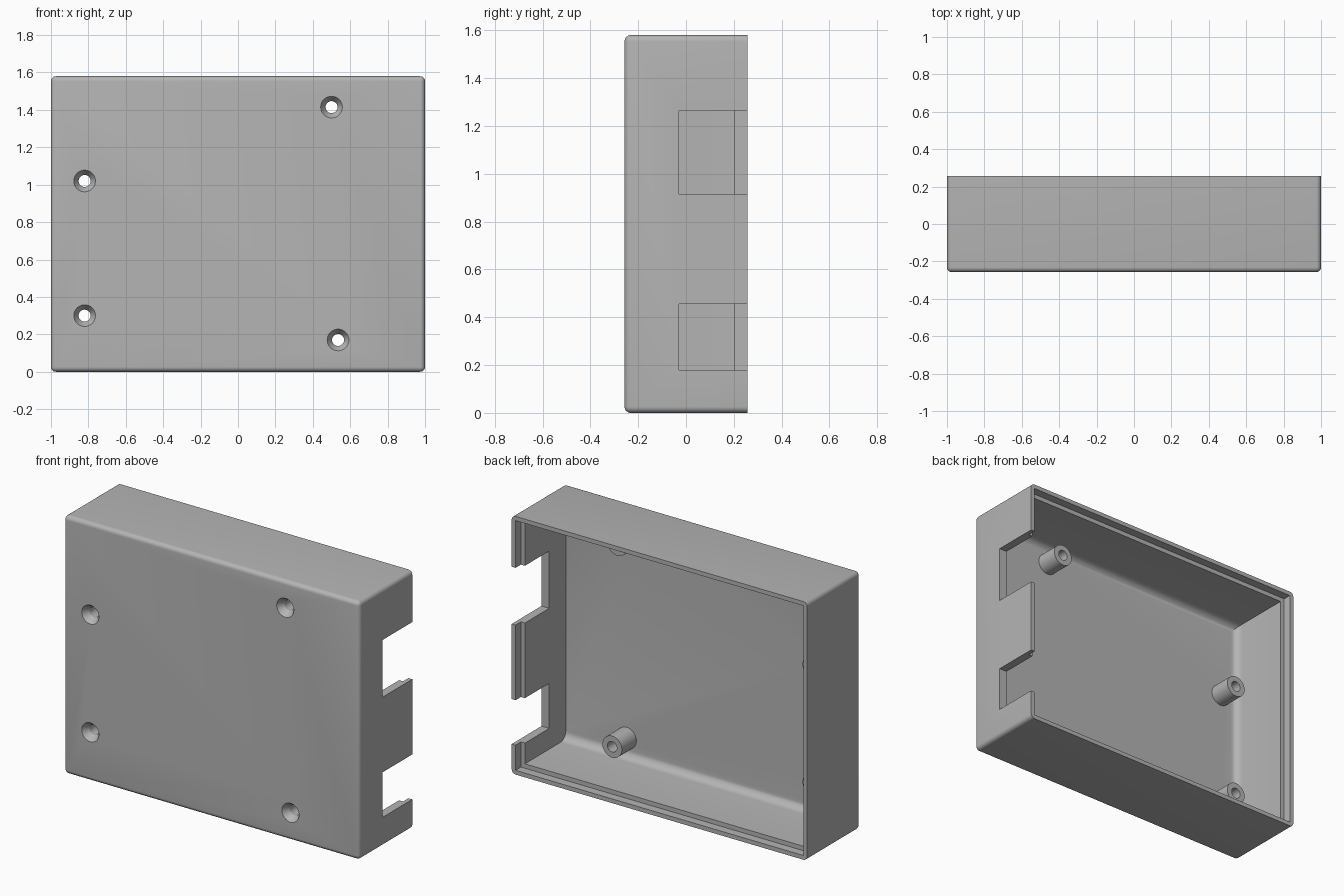
import bpy, bmesh, math

cube = bpy.data.objects.get("Cube")
if cube:
    bpy.data.objects.remove(cube, do_unlink=True)

# Overall sizes
HEIGHT, FRONT, BACK = 1.58, -0.257, 0.257
WALL, LIP, FLOOR, LEDGE = 0.053, 0.026, -0.19, 0.205
HOLE_R, SINK_R, POST_R = 0.032, 0.058, 0.066
SCREWS = {"upper_left": (0.5, 1.415), "lower_left": (0.535, 0.17),
          "upper_right": (-0.82, 1.02), "lower_right": (-0.82, 0.3)}

grey = bpy.data.materials.new("plain grey")
grey.use_nodes = True
grey.diffuse_color = (0.46, 0.46, 0.46, 1)
grey.node_tree.nodes["Principled BSDF"].inputs["Base Color"].default_value = (0.46, 0.46, 0.46, 1)


def make_object(name, bm):
    bmesh.ops.recalc_face_normals(bm, faces=bm.faces)
    mesh = bpy.data.meshes.new(name)
    bm.to_mesh(mesh)
    bm.free()
    mesh.materials.append(grey)
    obj = bpy.data.objects.new(name, mesh)
    bpy.context.collection.objects.link(obj)
    return obj


def box(name, low, high, radius=0, rule=None):
    """Box between two corners; edges whose midpoint passes the rule are rounded."""
    bm = bmesh.new()
    bmesh.ops.create_cube(bm, size=1)
    for v in bm.verts:
        v.co = [low[i] if v.co[i] < 0 else high[i] for i in range(3)]
    if rule:
        edges = [e for e in bm.edges if rule((e.verts[0].co + e.verts[1].co) / 2)]
        bmesh.ops.bevel(bm, geom=edges, offset=radius, segments=6, profile=0.5, affect='EDGES')
    return make_object(name, bm)


def lathe(name, profile, x, z, steps=40):
    """Spin a closed (radius, y) profile about the y direction at x, z."""
    bm = bmesh.new()
    verts = [bm.verts.new((x + r, y, z)) for r, y in profile]
    edges = [bm.edges.new((verts[i - 1], verts[i])) for i in range(len(verts))]
    bmesh.ops.spin(bm, geom=verts + edges, cent=(x, 0, z), axis=(0, 1, 0),
                   angle=math.tau, steps=steps)
    bmesh.ops.remove_doubles(bm, verts=bm.verts, dist=0.0001)
    bmesh.ops.dissolve_degenerate(bm, edges=bm.edges, dist=0.0001)
    return make_object(name, bm)


def activate(obj):
    bpy.ops.object.select_all(action='DESELECT')
    obj.select_set(True)
    bpy.context.view_layer.objects.active = obj


def cut(target, cutter):
    mod = target.modifiers.new("cut", 'BOOLEAN')
    mod.operation, mod.solver, mod.object = 'DIFFERENCE', 'EXACT', cutter
    activate(target)
    bpy.ops.object.modifier_apply(modifier=mod.name)
    bpy.data.objects.remove(cutter, do_unlink=True)


def smooth(obj):
    activate(obj)
    bpy.ops.object.shade_smooth_by_angle(angle=math.radians(30))


# Outer casing, rounded everywhere but the open back rim
case = box("casing", (-1, FRONT, 0), (1, BACK, HEIGHT), 0.026, lambda m: m.y < BACK - 0.01)

# Hollow interior, filleted along the floor except beside the slotted wall
inner = 1 - WALL
cut(case, box("cavity_cutter", (-inner, FLOOR, WALL), (inner, 0.4, HEIGHT - WALL), 0.05,
              lambda m: m.y < FLOOR + 0.01 and m.x < inner - 0.01))

# Stepped lip around the rim
cut(case, box("lip_cutter", (LIP - 1, LEDGE, LIP), (1 - LIP, 0.4, HEIGHT - LIP)))

# Connector slots in the left wall
for bottom, top in ((0.18, 0.455), (0.915, 1.265)):
    cut(case, box("slot_cutter", (0.9, -0.03, bottom), (1.1, 0.4, top)))

# Countersunk screw holes and hollow posts
for place, (x, z) in SCREWS.items():
    flare = SINK_R + (SINK_R - HOLE_R) / 2
    cut(case, lathe("hole_cutter", [(0, FRONT - 0.02), (flare, FRONT - 0.02),
                                    (HOLE_R, FRONT + 0.04), (HOLE_R, 0), (0, 0)], x, z))
    post = lathe("screw_post_" + place, [(HOLE_R, FLOOR - 0.004), (POST_R, FLOOR - 0.004),
                                         (POST_R, -0.05), (HOLE_R, -0.05)], x, z)
    smooth(post)
smooth(case)
